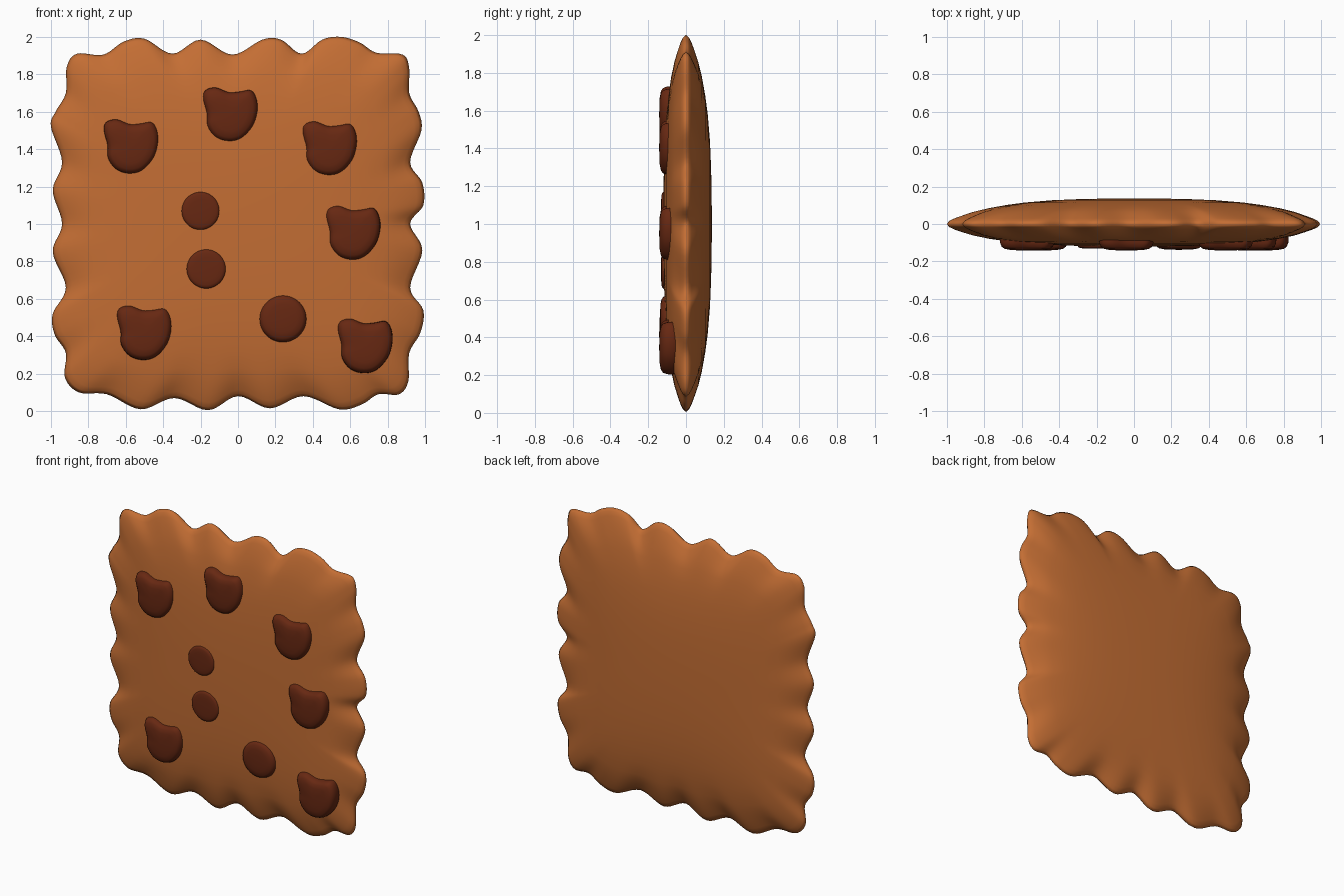
import bpy, bmesh, math
from mathutils import Vector

if "Cube" in bpy.data.objects:
    bpy.data.objects.remove(bpy.data.objects["Cube"])


def material(name, rgb):
    m = bpy.data.materials.new(name)
    m.diffuse_color = (*rgb, 1)
    m.use_nodes = True
    m.node_tree.nodes["Principled BSDF"].inputs["Base Color"].default_value = m.diffuse_color
    return m


BISCUIT = material("golden biscuit", (0.55, 0.155, 0.034))
CHOCOLATE = material("dark chocolate", (0.135, 0.021, 0.006))


def smooth_loop(pts, steps):
    """Closed Catmull-Rom curve through 2D points."""
    p = [Vector(q) for q in pts]
    n, out = len(p), []
    for i in range(n):
        a, b, c, d = p[i - 1], p[i], p[(i + 1) % n], p[(i + 2) % n]
        for s in range(steps):
            t = s / steps
            out.append(0.5 * (2 * b + (c - a) * t + (2 * a - 5 * b + 4 * c - d) * t * t
                              + (3 * b - a - 3 * c + d) * t ** 3))
    return out


def skin(name, rings, back, front, mat):
    """Join rings of 3D points, closing both ends with a fan to a pole."""
    bm = bmesh.new()
    loops = [[bm.verts.new(v) for v in r] for r in rings]
    n = len(loops[0])
    for r, s in zip(loops, loops[1:]):
        for i in range(n):
            bm.faces.new((r[i], r[(i + 1) % n], s[(i + 1) % n], s[i]))
    for loop, pole in ((loops[0], back), (loops[-1], front)):
        c = bm.verts.new(pole)
        for i in range(n):
            bm.faces.new((loop[i], loop[(i + 1) % n], c))
    bmesh.ops.recalc_face_normals(bm, faces=bm.faces)
    me = bpy.data.meshes.new(name)
    bm.to_mesh(me)
    bm.free()
    me.materials.append(mat)
    for f in me.polygons:
        f.use_smooth = True
    ob = bpy.data.objects.new(name, me)
    bpy.context.collection.objects.link(ob)
    return ob


# Scalloped biscuit outline (x, z), clockwise from the top left corner
outline = smooth_loop([
    (-.86, 1.91), (-.72, 1.905), (-.61, 1.975), (-.5, 1.99), (-.35, 1.91), (-.2, 1.985),
    (-.03, 1.905), (.13, 1.985), (.23, 1.985), (.34, 1.91), (.45, 1.985), (.55, 2.0),
    (.65, 1.97), (.74, 1.915), (.88, 1.905), (.915, 1.83), (.915, 1.7), (.965, 1.6),
    (.98, 1.5), (.92, 1.33), (.985, 1.22), (.99, 1.1), (.92, 1.0), (.985, .86), (.92, .66),
    (.99, .54), (.975, .42), (.915, .31), (.91, .16), (.86, .09), (.75, .09), (.66, .035),
    (.54, .01), (.35, .08), (.17, .015), (0, .08), (-.16, .005), (-.34, .07), (-.52, .01),
    (-.7, .09), (-.85, .1), (-.925, .18), (-.92, .31), (-.98, .41), (-.99, .52),
    (-.92, .66), (-.99, .85), (-.94, 1.0), (-.99, 1.18), (-.94, 1.33), (-1.0, 1.52),
    (-.975, 1.6), (-.92, 1.7), (-.915, 1.84)], 6)


def biscuit_ring(t, y):
    """Outline scaled by t, its scallops fading to a rounded square inward."""
    k = max(0, min(1, (t - .72) / .28))
    w = k * k * (3 - 2 * k)
    n = 2 + 7 * t ** 3
    ring = []
    for p in outline:
        d = Vector((p.x, p.y - 1))
        u = d.normalized()
        rounded = u * (.97 / (abs(u.x) ** n + abs(u.y) ** n) ** (1 / n))
        q = (d * w + rounded * (1 - w)) * t
        ring.append((q.x, y, q.y + 1))
    return ring


# Pillow-shaped biscuit, slightly flatter at the front
profile = [(.15, .136), (.3, .133), (.45, .127), (.6, .115), (.7, .102), (.8, .084),
           (.87, .065), (.92, .046), (.96, .03), (.985, .017)]
rings = [biscuit_ring(t, y) for t, y in profile] + [biscuit_ring(1, 0)]
rings += [biscuit_ring(t, -y * (1 - .12 * (1 - t ** 4))) for t, y in reversed(profile)]
skin("biscuit", rings, (0, .137, 1), (0, -.1205, 1), BISCUIT)

# Chocolate chips: domed blobs sunk into the front
lumpy = smooth_loop([
    (-.147, .09), (-.135, .135), (-.08, .15), (-.01, .125), (.05, .128), (.11, .135),
    (.14, .09), (.145, .02), (.12, -.06), (.06, -.125), (-.01, -.142), (-.08, -.12),
    (-.125, -.06), (-.128, .01)], 4)
circle = [Vector((math.cos(a * math.tau / 48), math.sin(a * math.tau / 48))) for a in range(48)]


def chip(name, x, z, shape, scale, front, back):
    depth = front - back
    levels = [(.9, 0), (.97, .12), (1, .35), (.985, .6), (.93, .8), (.82, .91), (.6, .97), (.3, .99)]
    rings = [[(x + p.x * scale * s, back + depth * f, z + p.y * scale * s) for p in shape]
             for s, f in levels]
    skin(name, rings, (x, back, z), (x, front, z), CHOCOLATE)


for i, (x, z) in enumerate([(-.57, 1.41), (-.04, 1.58), (.49, 1.4), (.615, .95),
                            (-.5, .415), (.68, .345)]):
    chip(f"large_chip_{i + 1}", x, z, lumpy, 1, -.142, -.04)
chip("round_chip", .24, .495, circle, .128, -.138, -.05)
for i, (z, x, r) in enumerate([(1.07, -.2, .102), (.76, -.17, .105)]):
    chip(f"small_chip_{i + 1}", x, z, circle, r, -.132, -.1)
